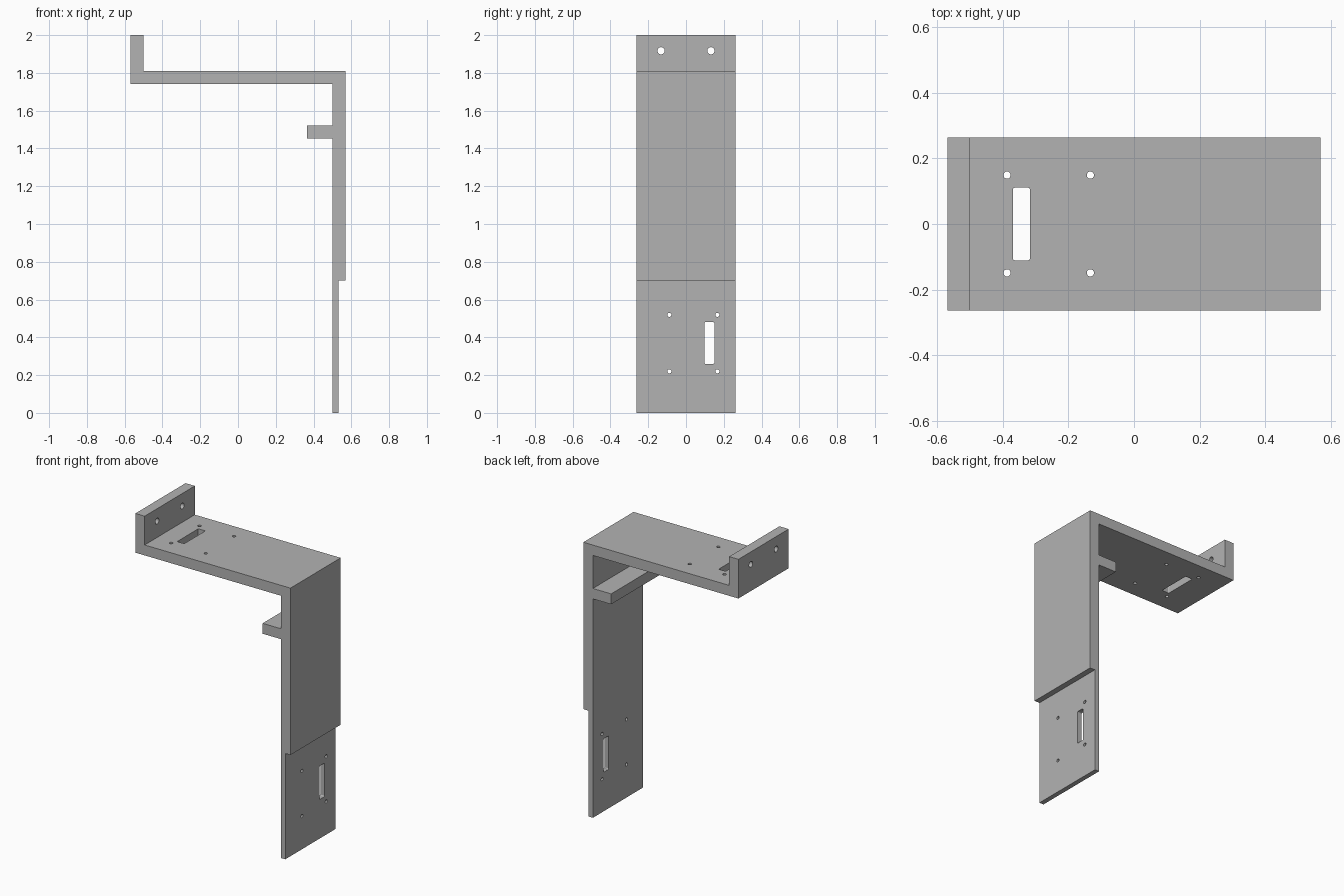
import bpy, bmesh, math
from mathutils import Matrix, Vector

if "Cube" in bpy.data.objects:
    bpy.data.objects.remove(bpy.data.objects["Cube"], do_unlink=True)

grey = bpy.data.materials.new("plain grey")
grey.use_nodes = True
colour = (0.45, 0.45, 0.45, 1)
grey.diffuse_color = colour
grey.node_tree.nodes["Principled BSDF"].inputs["Base Color"].default_value = colour


def prism(name, outline, depth, matrix):
    """Extrude a 2D outline along local z, centred, then place it."""
    bm = bmesh.new()
    face = bm.faces.new([bm.verts.new((u, v, -depth / 2)) for u, v in outline])
    top = bmesh.ops.extrude_face_region(bm, geom=[face])["geom"]
    moved = [g for g in top if isinstance(g, bmesh.types.BMVert)]
    bmesh.ops.translate(bm, verts=moved, vec=(0, 0, depth))
    bmesh.ops.transform(bm, matrix=matrix, verts=bm.verts)
    bmesh.ops.recalc_face_normals(bm, faces=bm.faces)
    mesh = bpy.data.meshes.new(name)
    bm.to_mesh(mesh)
    bm.free()
    mesh.materials.append(grey)
    obj = bpy.data.objects.new(name, mesh)
    bpy.context.collection.objects.link(obj)
    return obj


def rounded(w, h, r, steps):
    """Rectangle outline with round corners; a circle when w = h = 2r."""
    pts = []
    for q, (sx, sy) in enumerate([(1, 1), (-1, 1), (-1, -1), (1, -1)]):
        for i in range(steps):
            a = math.pi / 2 * (q + i / steps)
            pts.append((sx * (w / 2 - r) + r * math.cos(a),
                        sy * (h / 2 - r) + r * math.sin(a)))
    return pts


# Bracket: side profile in x and z, extruded across the width
profile = [(0.499, 0), (0.531, 0), (0.531, 0.702), (0.569, 0.702),
           (0.569, 1.809), (-0.501, 1.809), (-0.501, 2), (-0.569, 2),
           (-0.569, 1.74), (0.499, 1.74), (0.499, 1.521), (0.365, 1.521),
           (0.365, 1.452), (0.499, 1.452)]
bracket = prism("bracket", profile, 0.526, Matrix.Rotation(math.pi / 2, 4, "X"))

# Cutters point along z through the shelf, along x through the upright plates
along_x = Matrix(((0, 0, 1, 0), (1, 0, 0, 0), (0, 1, 0, 0), (0, 0, 0, 1)))
cutters = []


def cut(name, centre, size, r, turn=Matrix()):
    steps = 8
    matrix = Matrix.Translation(Vector(centre)) @ turn
    cutters.append(prism(name, rounded(*size, r, steps), 0.12, matrix))


def hole(name, centre, r, turn=Matrix()):
    cut(name, centre, (2 * r, 2 * r), r, turn)


for side in (-1, 1):
    hole("lip_hole_cutter", (-0.535, side * 0.132, 1.917), 0.019, along_x)
    for x in (-0.387, -0.133):
        hole("shelf_hole_cutter", (x, side * 0.149, 1.775), 0.011)
for y in (-0.088, 0.166):
    for z in (0.22, 0.519):
        hole("leg_hole_cutter", (0.515, y, z), 0.011, along_x)
cut("shelf_slot_cutter", (-0.343, 0, 1.775), (0.052, 0.222), 0.007)
cut("leg_slot_cutter", (0.515, 0.124, 0.37), (0.052, 0.222), 0.007, along_x)

# Cut all openings and bake the result
for c in cutters:
    c.hide_render = True
    mod = bracket.modifiers.new("opening", "BOOLEAN")
    mod.operation = "DIFFERENCE"
    mod.solver = "EXACT"
    mod.object = c
bpy.context.view_layer.objects.active = bracket
for mod in list(bracket.modifiers):
    bpy.ops.object.modifier_apply(modifier=mod.name)
for c in cutters:
    bpy.data.objects.remove(c, do_unlink=True)
